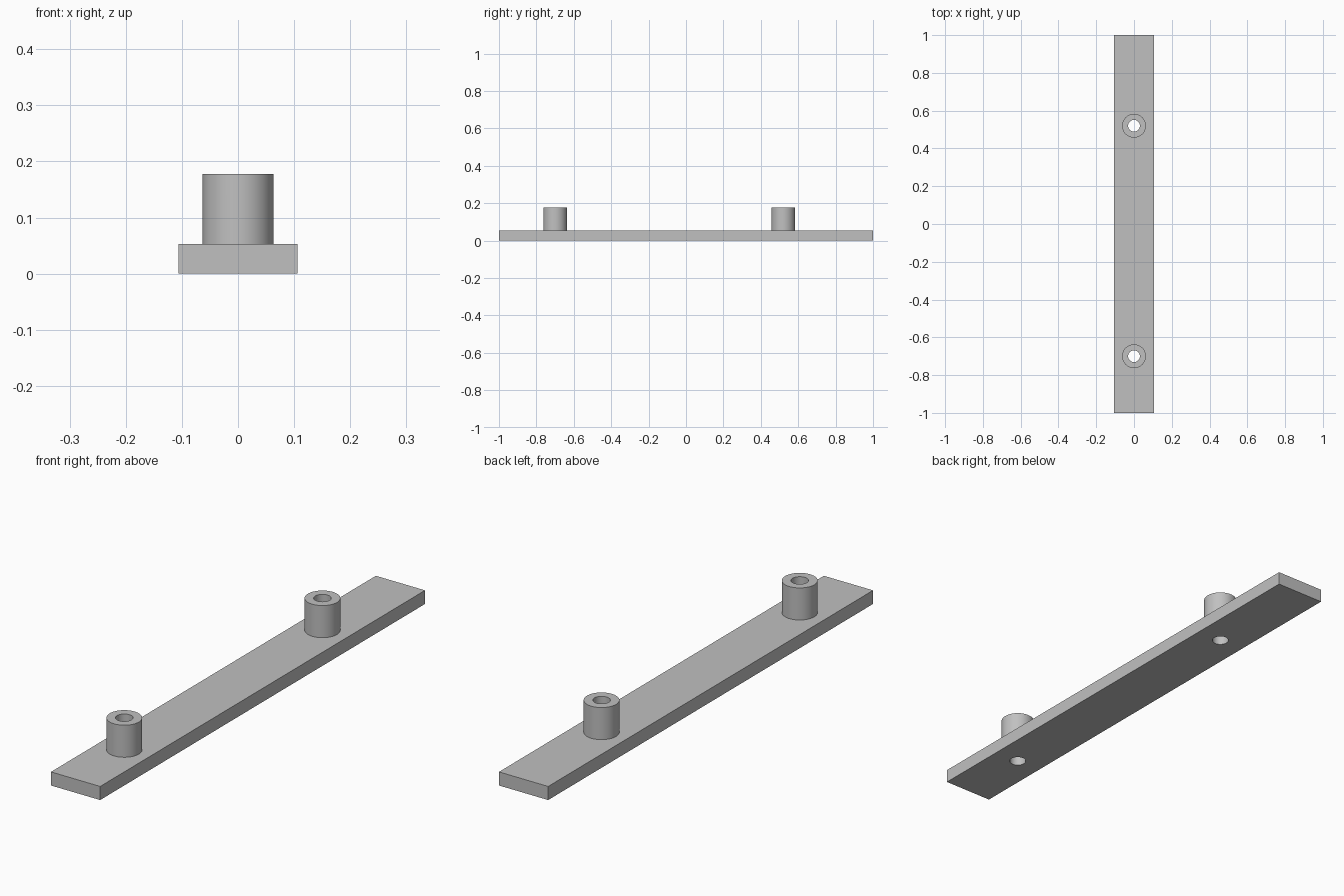
import bpy
from math import radians

cube = bpy.data.objects.get("Cube")
if cube:
    bpy.data.objects.remove(cube, do_unlink=True)

BAR_WIDTH, BAR_LENGTH, BAR_HEIGHT = 0.212, 2.0, 0.053
POST_TOP, POST_RADIUS, HOLE_RADIUS = 0.178, 0.063, 0.031
POST_POSITIONS = (-0.70, 0.52)

# Single plain grey
grey = bpy.data.materials.new("plain grey")
grey.use_nodes = True
colour = (0.53, 0.53, 0.53, 1)
grey.diffuse_color = colour
grey.node_tree.nodes["Principled BSDF"].inputs["Base Color"].default_value = colour


def cylinder(name, radius, y, bottom, top):
    bpy.ops.mesh.primitive_cylinder_add(
        vertices=64, radius=radius, depth=top - bottom,
        location=(0, y, (bottom + top) / 2))
    obj = bpy.context.object
    obj.name = name
    obj.data.materials.append(grey)
    return obj


def combine(target, tool, operation):
    mod = target.modifiers.new(operation.lower(), "BOOLEAN")
    mod.operation = operation
    mod.solver = "EXACT"
    mod.object = tool
    bpy.context.view_layer.objects.active = target
    bpy.ops.object.modifier_apply(modifier=mod.name)
    bpy.data.objects.remove(tool, do_unlink=True)


# Flat mounting bar
bpy.ops.mesh.primitive_cube_add(size=1, location=(0, 0, BAR_HEIGHT / 2))
bar = bpy.context.object
bar.name = "bar_with_posts"
bar.scale = (BAR_WIDTH, BAR_LENGTH, BAR_HEIGHT)
bpy.ops.object.transform_apply(location=False, rotation=False, scale=True)
bar.data.materials.append(grey)

# Hollow posts, drilled right through the bar
for y in POST_POSITIONS:
    combine(bar, cylinder("post", POST_RADIUS, y, BAR_HEIGHT / 2, POST_TOP), "UNION")
    combine(bar, cylinder("drill", HOLE_RADIUS, y, -0.1, POST_TOP + 0.1), "DIFFERENCE")

# Round walls smooth, rims and corners sharp
bpy.ops.object.select_all(action="DESELECT")
bar.select_set(True)
bpy.context.view_layer.objects.active = bar
bpy.ops.object.shade_smooth_by_angle(angle=radians(30))
